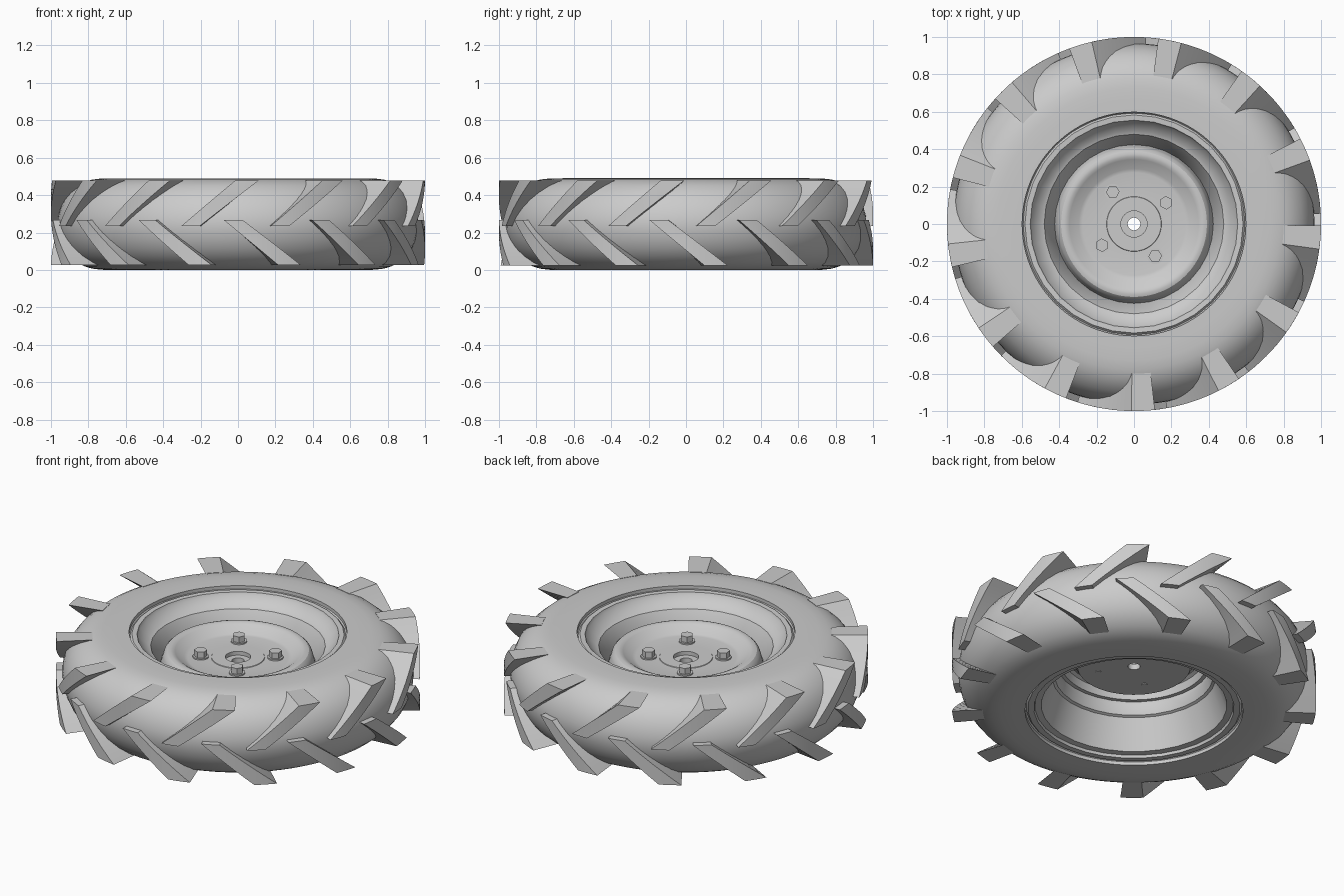
import bpy
import bmesh
from math import cos, sin, radians, tau

cube = bpy.data.objects.get("Cube")
if cube:
    bpy.data.objects.remove(cube, do_unlink=True)

GREY = (0.6, 0.6, 0.6, 1.0)
grey = bpy.data.materials.new("plain grey")
grey.diffuse_color = GREY
grey.use_nodes = True
for node in grey.node_tree.nodes:
    if node.type == 'BSDF_PRINCIPLED':
        node.inputs["Base Color"].default_value = GREY

MID = 0.245          # height of the wheel's middle plane
LUGS = 13            # lugs on each side of the tread
PITCH = 360 / LUGS


def polar(r, degrees, z):
    a = radians(degrees)
    return (r * cos(a), r * sin(a), z)


def finish(name, bm, smooth_angle=None):
    bmesh.ops.recalc_face_normals(bm, faces=bm.faces)
    mesh = bpy.data.meshes.new(name)
    bm.to_mesh(mesh)
    bm.free()
    mesh.materials.append(grey)
    obj = bpy.data.objects.new(name, mesh)
    bpy.context.collection.objects.link(obj)
    if smooth_angle:
        bpy.ops.object.select_all(action='DESELECT')
        obj.select_set(True)
        bpy.context.view_layer.objects.active = obj
        bpy.ops.object.shade_smooth_by_angle(angle=radians(smooth_angle))
    return obj


def lathe(name, profile, sides, smooth_angle=30):
    """Spin a closed (radius, height) outline around the z axis."""
    bm = bmesh.new()
    rings = [[bm.verts.new(polar(r, 360 * i / sides, z)) for r, z in profile]
             for i in range(sides)]
    n = len(profile)
    for i in range(sides):
        a, b = rings[i], rings[(i + 1) % sides]
        for j in range(n):
            k = (j + 1) % n
            bm.faces.new((a[j], b[j], b[k], a[k]))
    return finish(name, bm, smooth_angle)


def add_lug(bm, mid_angle, mid_z, end_angle, end_z, steps=8, columns=4):
    """Slanted bar whose outer face lies on the wheel's outer cylinder."""
    sections = []
    for s in range(steps + 1):
        t = s / steps
        angle = mid_angle + (end_angle - mid_angle) * t
        z = mid_z + (end_z - mid_z) * t
        half = 2.9 + 0.7 * t
        spread = [angle + half * (2 * c / columns - 1) for c in range(columns + 1)]
        loop = [polar(1, a, z) for a in spread]
        loop += [polar(0.8, a, z) for a in reversed(spread)]
        sections.append([bm.verts.new(p) for p in loop])
    n = len(sections[0])
    for a, b in zip(sections, sections[1:]):
        for j in range(n):
            k = (j + 1) % n
            bm.faces.new((a[j], a[k], b[k], b[j]))
    for end in (sections[0], sections[-1]):
        for c in range(columns):
            bm.faces.new((end[c], end[c + 1], end[n - 2 - c], end[n - 1 - c]))


# Tyre carcass, one half of the outline mirrored about the middle plane
upper = [(0.58, 0.45), (0.598, 0.47), (0.598, 0.49), (0.66, 0.49), (0.73, 0.489),
         (0.78, 0.483), (0.82, 0.471), (0.86, 0.45), (0.90, 0.415),
         (0.93, 0.375), (0.95, 0.33), (0.962, 0.285)]
lower = [(r, 2 * MID - z) for r, z in reversed(upper)]
lathe("tyre", upper + [(0.965, MID)] + lower, 96)

# Tread lugs, the two rows offset by half a pitch
for row, start, mid_z, end_z in (("upper", 255.3, 0.235, 0.479),
                                 ("lower", 268.6, 0.266, 0.025)):
    bm = bmesh.new()
    for i in range(LUGS):
        a = start + PITCH * i
        add_lug(bm, a, mid_z, a + 17.5, end_z)
    finish(row + "_tread_lugs", bm, 30)

# Stepped rim
lathe("rim", [
    (0.60, 0.455), (0.583, 0.474), (0.555, 0.472), (0.548, 0.455),
    (0.50, 0.412), (0.48, 0.405), (0.425, 0.31), (0.42, 0.27),
    (0.435, 0.222), (0.45, 0.215), (0.51, 0.035), (0.545, 0.032),
    (0.55, 0.016), (0.583, 0.016), (0.60, 0.035)], 32)

# Dished wheel disc with rolled bead and stepped hub bore
lathe("wheel_disc", [
    (0.034, 0.28), (0.034, 0.315), (0.07, 0.315), (0.07, 0.338),
    (0.145, 0.338), (0.147, 0.335), (0.275, 0.335), (0.295, 0.339),
    (0.345, 0.375), (0.36, 0.382), (0.375, 0.384), (0.39, 0.38),
    (0.405, 0.365), (0.412, 0.345), (0.425, 0.30), (0.40, 0.30),
    (0.39, 0.345), (0.37, 0.355), (0.345, 0.34), (0.31, 0.28)], 64)


# Wheel bolts: washer, hexagon head and shank
def add_cylinder(bm, x, y, radius, bottom, top, sides, turn=0):
    rings = []
    for z in (bottom, top):
        rings.append([bm.verts.new((x + radius * cos(turn + tau * i / sides),
                                    y + radius * sin(turn + tau * i / sides), z))
                      for i in range(sides)])
    for i in range(sides):
        k = (i + 1) % sides
        bm.faces.new((rings[0][i], rings[0][k], rings[1][k], rings[1][i]))
    bm.faces.new(rings[0])
    bm.faces.new(rings[1])


for i in range(4):
    angle = 33.5 + 90 * i
    x, y, _ = polar(0.205, angle, 0)
    bm = bmesh.new()
    add_cylinder(bm, x, y, 0.044, 0.33, 0.343, 24)
    add_cylinder(bm, x, y, 0.036, 0.343, 0.378, 6, radians(angle))
    add_cylinder(bm, x, y, 0.016, 0.276, 0.34, 16)
    finish("wheel_bolt_%d" % (i + 1), bm, 30)
